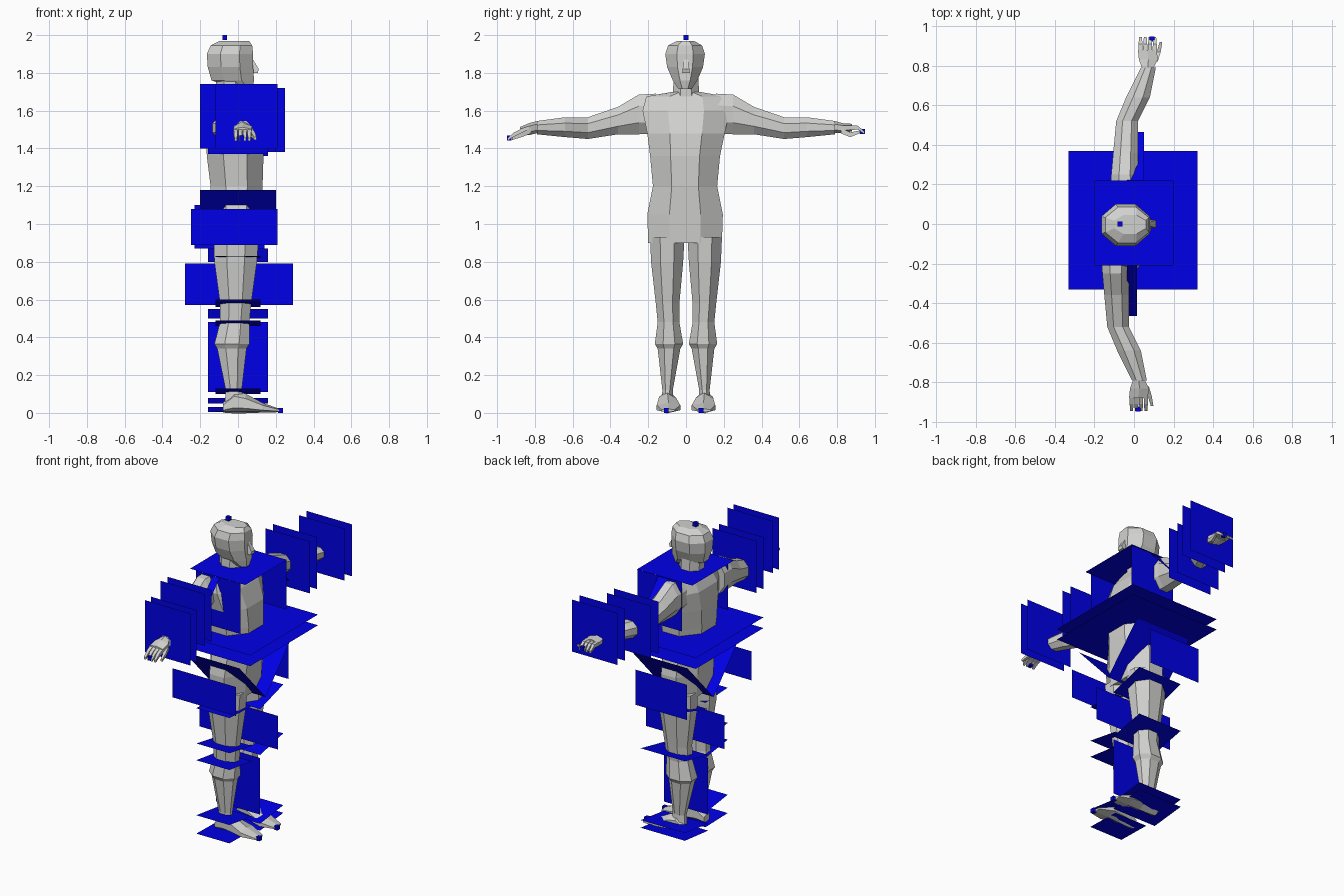
import bpy, bmesh, math


def material(name, rgb):
    m = bpy.data.materials.new(name)
    m.diffuse_color = (*rgb, 1)
    return m


GRAY = material("body gray", (0.64, 0.64, 0.63))
BLUE = material("section blue", (0.0, 0.0, 0.8))


def finish(name, bm, mat):
    if mat is GRAY:
        bmesh.ops.recalc_face_normals(bm, faces=bm.faces)
    me = bpy.data.meshes.new(name)
    bm.to_mesh(me)
    bm.free()
    me.materials.append(mat)
    ob = bpy.data.objects.new(name, me)
    bpy.context.collection.objects.link(ob)
    return ob


def loft(name, axis, rings, n=8):
    """Rings are (position on axis, a0, a1, b0, b1): extents on the other two axes."""
    bm = bmesh.new()
    loops = []
    for p, a0, a1, b0, b1 in rings:
        loop = []
        for i in range(n):
            t = 2 * math.pi * (i + 0.5) / n
            k = math.cos(math.pi / n)
            a = (a0 + a1) / 2 + (a1 - a0) / 2 * math.cos(t) / k
            b = (b0 + b1) / 2 + (b1 - b0) / 2 * math.sin(t) / k
            co = {"x": (p, a, b), "y": (a, p, b), "z": (a, b, p)}[axis]
            loop.append(bm.verts.new(co))
        loops.append(loop)
    for l0, l1 in zip(loops, loops[1:]):
        for i in range(n):
            j = (i + 1) % n
            bm.faces.new((l0[i], l0[j], l1[j], l1[i]))
    bm.faces.new(loops[0])
    bm.faces.new(loops[-1])
    return finish(name, bm, GRAY)


def sheet(name, x0, x1, p, q):
    """Flat sheet from x0 to x1 between two (y, z) points."""
    bm = bmesh.new()
    pts = [(x0, *p), (x1, *p), (x1, *q), (x0, *q)]
    bm.faces.new([bm.verts.new(c) for c in pts])
    finish(name, bm, BLUE)


def marker(name, x, y, z, s=0.025):
    bm = bmesh.new()
    bmesh.ops.create_cube(bm, size=s)
    bmesh.ops.translate(bm, verts=bm.verts, vec=(x, y, z))
    finish(name, bm, BLUE)


# Torso and pelvis
loft("torso", "z", [
    (0.90, -0.13, 0.11, -0.20, 0.19), (1.05, -0.14, 0.12, -0.205, 0.195),
    (1.20, -0.145, 0.13, -0.175, 0.165), (1.36, -0.165, 0.135, -0.19, 0.18),
    (1.48, -0.17, 0.125, -0.205, 0.205), (1.60, -0.16, 0.08, -0.23, 0.23),
    (1.675, -0.12, 0.03, -0.21, 0.21), (1.70, -0.10, 0.02, -0.07, 0.07)])
# Neck, head and nose
loft("neck", "z", [(1.66, -0.11, 0.03, -0.07, 0.07), (1.80, -0.12, 0.03, -0.065, 0.065)])
loft("head", "z", [
    (1.715, 0.0, 0.075, -0.04, 0.03), (1.76, -0.14, 0.085, -0.07, 0.06),
    (1.83, -0.16, 0.08, -0.10, 0.09), (1.90, -0.165, 0.08, -0.11, 0.10),
    (1.945, -0.145, 0.075, -0.095, 0.085), (1.968, -0.10, 0.06, -0.05, 0.045)])
loft("nose", "z", [(1.80, 0.06, 0.105, -0.02, 0.02), (1.82, 0.06, 0.11, -0.018, 0.018),
                   (1.87, 0.06, 0.08, -0.01, 0.01)], 4)

for s in (-1, 1):
    side = "left" if s > 0 else "right"
    d = 0.0 if s > 0 else -0.045
    lift = 0.035 if s > 0 else 0.0

    def spread(lo, hi):
        return (lo, hi) if s > 0 else (-hi, -lo)

    # Leg, thigh to ankle
    loft(side + "_leg", "z", [(z, x0, x1, *spread(y0, y1)) for z, x0, x1, y0, y1 in (
        (0.93, -0.13, 0.11, 0.008, 0.19), (0.80, -0.125, 0.10, 0.015, 0.185),
        (0.58, -0.095, 0.07, 0.035, 0.16), (0.48, -0.095, 0.06, 0.035, 0.15),
        (0.365, -0.125, 0.06, 0.015, 0.165), (0.34, -0.11, 0.045, 0.03, 0.15),
        (0.12, -0.065, 0.02, 0.07, 0.125), (0.05, -0.07, 0.03, 0.07, 0.13))])
    # Foot
    loft(side + "_foot", "x", [(x, *spread(y0, y1), 0.005, z1) for x, y0, y1, z1 in (
        (-0.08, 0.07, 0.13, 0.05), (-0.02, 0.06, 0.14, 0.11), (0.04, 0.05, 0.145, 0.095),
        (0.13, 0.03, 0.155, 0.05), (0.22, 0.06, 0.13, 0.02))], 6)
    # Arm, shoulder to wrist
    loft(side + "_arm", "y", [(s * y, x0 + d, x1 + d, z0, z1) for y, x0, x1, z0, z1 in (
        (0.16, -0.12, 0.03, 1.48, 1.69), (0.25, -0.115, 0.02, 1.475, 1.685),
        (0.36, -0.105, 0.02, 1.475, 1.62), (0.52, -0.09, 0.02, 1.45, 1.565),
        (0.64, -0.04, 0.08, 1.46, 1.565), (0.79, 0.035, 0.11, 1.475, 1.545))])
    # Hand with fingers and thumb
    loft(side + "_palm", "y", [(s * y, x0 + d, x1 + d, z0, z1) for y, x0, x1, z0, z1 in (
        (0.79, 0.04, 0.10, 1.485, 1.54), (0.83, 0.025, 0.12, 1.475 + lift / 3, 1.53),
        (0.88, 0.02, 0.115, 1.475 + lift / 2, 1.51 + lift / 2))], 6)
    for i in range(4):
        x = 0.033 + 0.024 * i + d
        loft(f"{side}_finger_{i + 1}", "y", [
            (s * 0.87, x - 0.011, x + 0.011, 1.48 + lift / 2, 1.505 + lift / 2),
            (s * 0.91, x - 0.010, x + 0.010, 1.465 + lift, 1.485 + lift),
            (s * 0.945, x - 0.007, x + 0.007, 1.44 + lift, 1.455 + lift)], 4)
    loft(side + "_thumb", "y", [
        (s * 0.82, 0.09 + d, 0.12 + d, 1.48, 1.51), (s * 0.87, 0.115 + d, 0.135 + d, 1.46, 1.485),
        (s * 0.92, 0.13 + d, 0.143 + d, 1.445 + lift, 1.46 + lift)], 4)
    # Sloping groin sheet and narrow sloping armpit sheet
    sheet(side + "_groin_sheet", -0.2, 0.2, (0, 0.89), (s * 0.27, 1.18))
    sheet(side + "_armpit_sheet", -0.035, 0.05 + d * 0.8, (s * 0.21, 1.70), (s * 0.465, 1.43))
    # Markers at fingertips and toes
    marker(side + "_hand_marker", 0.09 if s > 0 else 0.02, s * 0.935, 1.49 if s > 0 else 1.455)
    marker(side + "_toe_marker", 0.225, -0.105 if s < 0 else 0.08, 0.0125)

marker("head_marker", -0.07, 0, 1.9875)

# Upright sheets outside the hips and at the shoulders
sheet("right_hip_sheet", -0.25, 0.21, (-0.32, 0.89), (-0.32, 1.08))
sheet("left_hip_sheet", -0.23, 0.14, (0.32, 0.87), (0.32, 1.10))
sheet("right_shoulder_sheet", -0.16, 0.16, (-0.205, 1.37), (-0.205, 1.70))
sheet("left_shoulder_sheet", -0.12, 0.20, (0.215, 1.38), (0.215, 1.70))

# Arm sheets, upright across each arm
for i, (x0, x1, y, z) in enumerate((
        (-0.12, 0.21, -0.79, 1.40), (-0.12, 0.21, -0.73, 1.40),
        (-0.20, 0.12, -0.515, 1.40), (-0.20, 0.12, -0.445, 1.40),
        (-0.08, 0.25, 0.82, 1.38), (-0.08, 0.25, 0.745, 1.38),
        (-0.16, 0.16, 0.59, 1.36), (-0.16, 0.16, 0.515, 1.36))):
    sheet(f"arm_sheet_{i + 1}", x0, x1, (y, z), (y, z + 0.34))

# Level sheets at neck and waist
sheet("neck_sheet", -0.2, 0.2, (-0.21, 1.703), (0.22, 1.703))
for z in (1.25, 1.32):
    sheet("waist_sheet", -0.33, 0.32, (-0.33, z), (0.37, z))

# Upright sheets between the legs
sheet("thigh_divider", -0.28, 0.29, (0, 0.57), (0, 0.79))
sheet("shin_divider", -0.16, 0.16, (0, 0.11), (0, 0.48))

# Slightly tilted sheets through the legs
for inner, outer in ((0.82, 0.83), (0.56, 0.60), (0.46, 0.49), (0.10, 0.13), (0.005, 0.01)):
    sheet("right_leg_sheet", -0.12, 0.12, (-0.03, inner), (-0.26, outer))
for inner, outer in ((0.80, 0.87), (0.50, 0.55), (0.05, 0.08), (0.005, 0.03)):
    sheet("left_leg_sheet", -0.16, 0.16, (0.0, inner), (0.24, outer))
